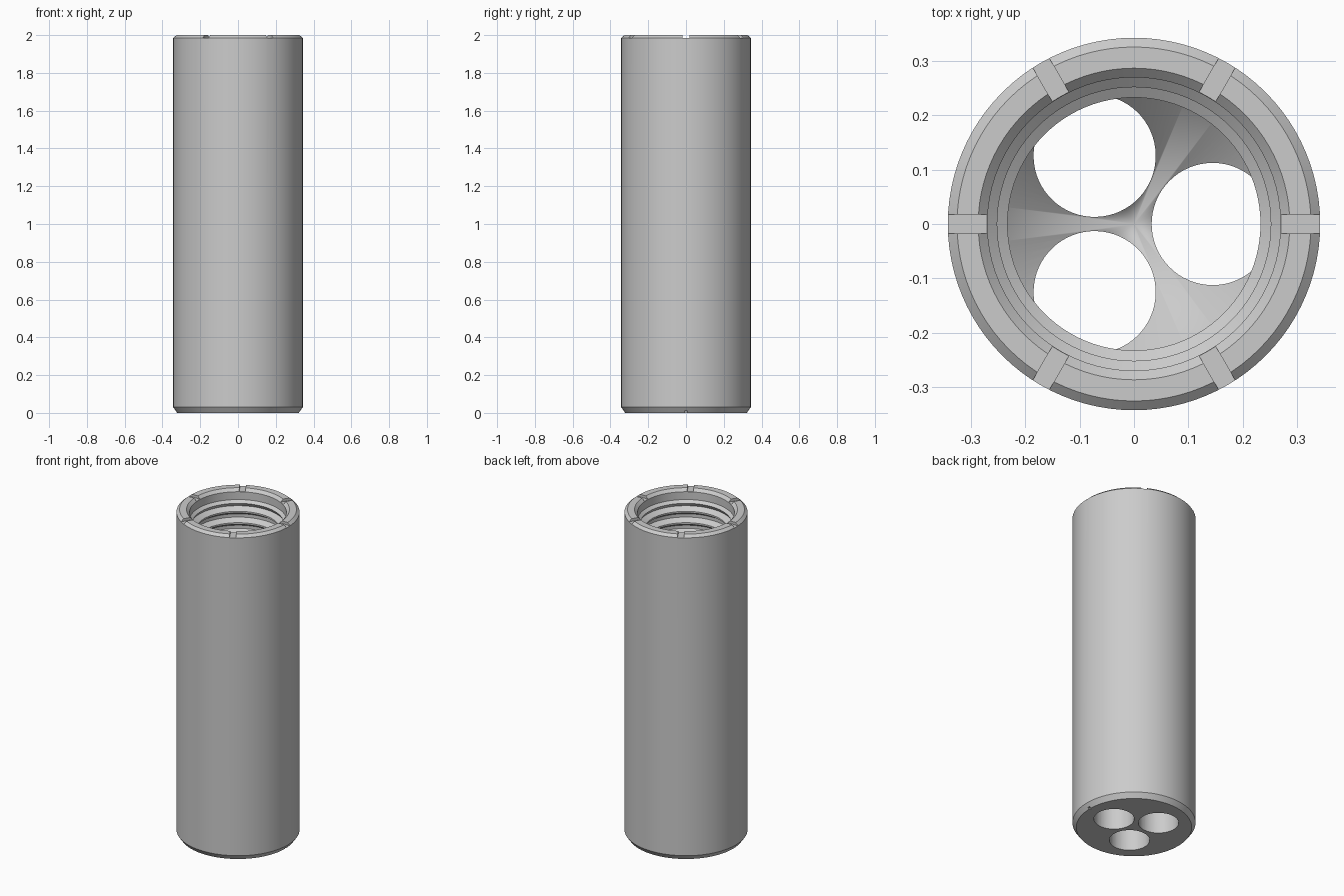
import bpy
import bmesh
import math
from mathutils import Matrix, Vector

if "Cube" in bpy.data.objects:
    bpy.data.objects.remove(bpy.data.objects["Cube"], do_unlink=True)

# Plain grey metal
grey = bpy.data.materials.new("grey metal")
grey.use_nodes = True
colour = (0.6, 0.6, 0.6, 1)
grey.diffuse_color = colour
grey.node_tree.nodes["Principled BSDF"].inputs["Base Color"].default_value = colour


def finish(name, bm):
    bmesh.ops.recalc_face_normals(bm, faces=bm.faces)
    mesh = bpy.data.meshes.new(name)
    bm.to_mesh(mesh)
    bm.free()
    mesh.materials.append(grey)
    obj = bpy.data.objects.new(name, mesh)
    bpy.context.collection.objects.link(obj)
    return obj


def lathe(name, profile, steps=96):
    bm = bmesh.new()
    verts = [bm.verts.new((r, 0, z)) for r, z in profile]
    edges = [bm.edges.new(pair) for pair in zip(verts, verts[1:])]
    bmesh.ops.spin(bm, geom=verts + edges, cent=(0, 0, 0), axis=(0, 0, 1),
                   angle=math.tau, steps=steps)
    bmesh.ops.remove_doubles(bm, verts=bm.verts, dist=0.0001)
    return finish(name, bm)


def cut(body, cutter):
    mod = body.modifiers.new("cut", "BOOLEAN")
    mod.operation = "DIFFERENCE"
    mod.solver = "EXACT"
    mod.object = cutter
    cutter.hide_render = True
    bpy.context.view_layer.objects.active = body
    bpy.ops.object.modifier_apply(modifier=mod.name)
    bpy.data.objects.remove(cutter, do_unlink=True)


# Outer wall with chamfers, and the stepped mouth
profile = [(0, 0), (0.322, 0), (0.343, 0.03), (0.343, 1.985), (0.326, 2),
           (0.287, 2), (0.27, 1.983), (0.27, 1.935), (0.252, 1.92)]

# Internal thread ridges
pitch, top = 0.07, 1.9
for i in range(9):
    z = top - i * pitch
    profile += [(0.264, z), (0.233, z - 0.02), (0.233, z - 0.03), (0.264, z - 0.05)]

# Plain bore ending in a conical floor
profile += [(0.25, 1.26), (0.25, 0.4), (0, 0.15)]
tube = lathe("threaded_tube", profile)

# Three round holes through the floor
bm = bmesh.new()
for i in range(3):
    spot = Matrix.Rotation(i * math.tau / 3, 4, "Z") @ Matrix.Translation((0.145, 0, 0.15))
    bmesh.ops.create_cone(bm, cap_ends=True, segments=64, radius1=0.1125,
                          radius2=0.1125, depth=0.52, matrix=spot)
cut(tube, finish("floor_hole_cutter", bm))

# Six radial slots across the rim
bm = bmesh.new()
for i in range(6):
    spot = Matrix.Rotation(i * math.tau / 6, 4, "Z") @ Matrix.Translation((0.31, 0, 2.034))
    bmesh.ops.create_cube(bm, size=1, matrix=spot @ Matrix.Diagonal((0.16, 0.035, 0.1, 1)))
cut(tube, finish("rim_slot_cutter", bm))

# Tiny index notch in the bottom edge
bm = bmesh.new()
spot = Matrix.Translation((0.335, 0, 0)) @ Matrix.Diagonal((0.04, 0.014, 0.02, 1))
bmesh.ops.create_cube(bm, size=1, matrix=spot)
cut(tube, finish("index_notch_cutter", bm))

# Smooth walls with crisp edges
bpy.ops.object.select_all(action="DESELECT")
tube.select_set(True)
bpy.context.view_layer.objects.active = tube
bpy.ops.object.shade_smooth_by_angle(angle=math.radians(25))
